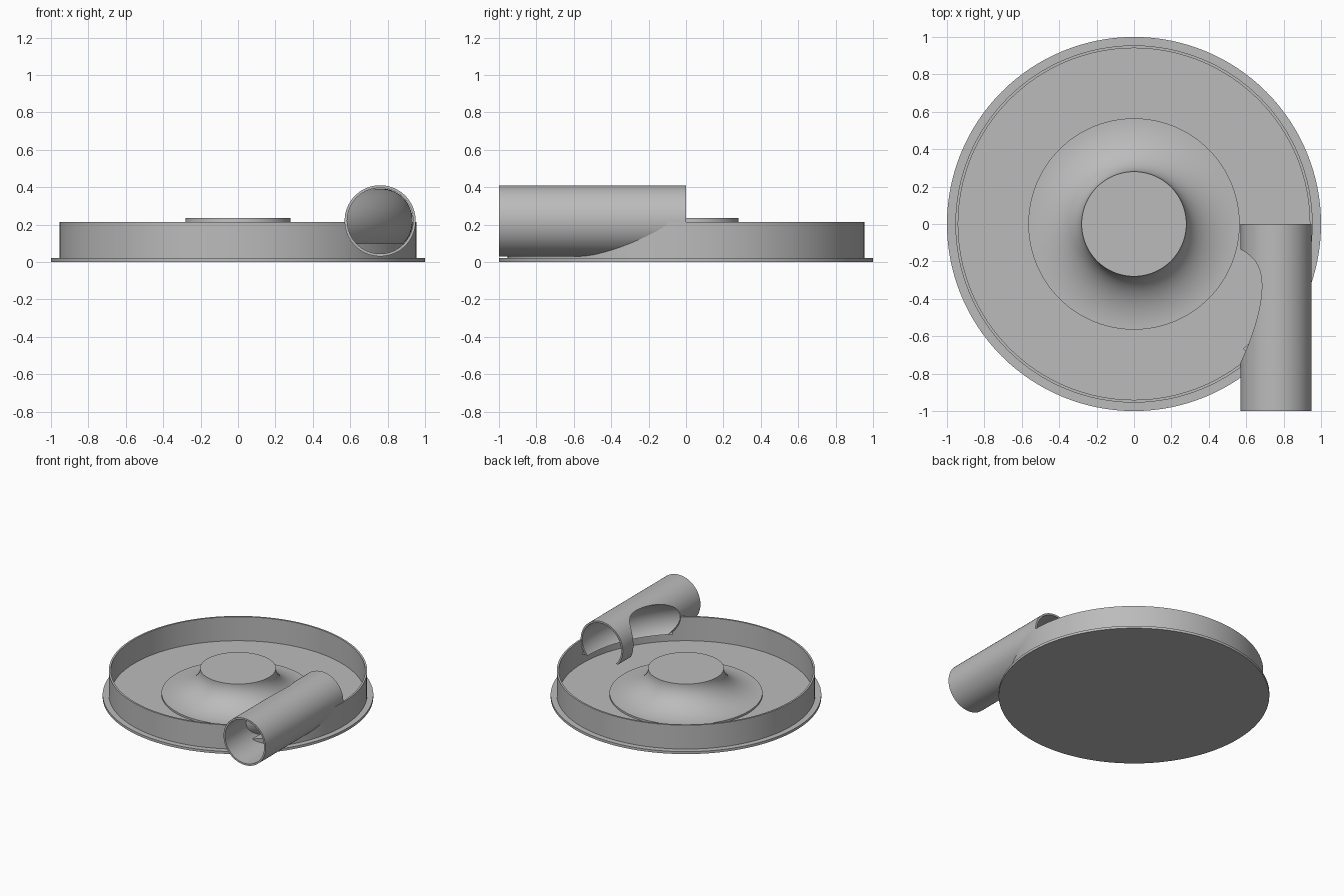
import bpy, bmesh
from math import sin, cos, pi, radians, hypot, asin
from mathutils import Matrix

cube = bpy.data.objects.get("Cube")
if cube:
    bpy.data.objects.remove(cube, do_unlink=True)

grey = bpy.data.materials.new("plain grey")
grey.use_nodes = True
COLOUR = (0.5, 0.5, 0.5, 1)
grey.diffuse_color = COLOUR
grey.node_tree.nodes["Principled BSDF"].inputs["Base Color"].default_value = COLOUR

PIPE_X, PIPE_Z, PIPE_R, BORE_R = 0.76, 0.22, 0.19, 0.176
CHANNEL_R, LEDGE_Z, FLOOR_Z = 0.174, 0.10, 0.02


def finish(name, bm, helper=False):
    bmesh.ops.remove_doubles(bm, verts=bm.verts, dist=1e-5)
    bmesh.ops.recalc_face_normals(bm, faces=bm.faces)
    mesh = bpy.data.meshes.new(name)
    bm.to_mesh(mesh)
    bm.free()
    ob = bpy.data.objects.new(name, mesh)
    bpy.context.collection.objects.link(ob)
    mesh.materials.append(grey)
    if helper:
        ob.hide_render = True
        ob.hide_set(True)
    return ob


def lathe(profile, closed=True, start=0, sweep=360, steps=128):
    """Revolve (radius, z) points about the z axis."""
    bm = bmesh.new()
    full = sweep == 360
    cols = []
    for i in range(steps if full else steps + 1):
        a = radians(start + sweep * i / steps)
        cols.append([bm.verts.new((r * cos(a), r * sin(a), z)) for r, z in profile])
    n = len(profile)
    for i in range(steps):
        a, b = cols[i], cols[(i + 1) % len(cols)]
        for j in range(n if closed else n - 1):
            k = (j + 1) % n
            bm.faces.new((a[j], b[j], b[k], a[k]))
    return bm


def disc(radius, z0, z1, segments=128):
    bm = bmesh.new()
    bmesh.ops.create_cone(bm, cap_ends=True, segments=segments, radius1=radius, radius2=radius,
                          depth=z1 - z0, matrix=Matrix.Translation((0, 0, (z0 + z1) / 2)))
    return bm


def lay_along_pipe(bm):
    """Turn a z-axis part so z runs along y, on the pipe axis."""
    turn = Matrix.Translation((PIPE_X, 0, PIPE_Z)) @ Matrix.Rotation(-pi / 2, 4, "X")
    bmesh.ops.transform(bm, matrix=turn, verts=bm.verts)


def cut(ob, cutter):
    mod = ob.modifiers.new("cut", "BOOLEAN")
    mod.operation = "DIFFERENCE"
    mod.solver = "EXACT"
    mod.object = cutter


def bake(ob):
    deps = bpy.context.evaluated_depsgraph_get()
    mesh = bpy.data.meshes.new_from_object(ob.evaluated_get(deps))
    ob.modifiers.clear()
    ob.data = mesh


# Base plate with its flange
base = finish("base_plate", disc(1.0, 0, FLOOR_Z))

# Ring wall, lowered where the pipe passes through it
wall = finish("ring_wall", lathe([(0.94, 0.015), (0.955, 0.015), (0.955, 0.215), (0.94, 0.215)]))
bm = disc(BORE_R + 0.003, -1.1, -0.005, 96)
lay_along_pipe(bm)
for v in bm.verts:
    v.co.z = max(v.co.z, LEDGE_Z)
bmesh.ops.dissolve_degenerate(bm, dist=1e-5, edges=bm.edges)
bore_cutter = finish("wall_cutter", bm, helper=True)
cut(wall, bore_cutter)

# Flared hub with a flat top
hub_profile = [(0.565, 0.015)]
for i in range(25):
    t = i / 24 * pi / 2
    hub_profile.append((0.565 - 0.285 * sin(t), 0.235 - 0.2 * cos(t)))
bm = lathe(hub_profile, closed=False)
rim = [e for e in bm.edges if e.is_boundary and e.verts[0].co.z > 0.2]
bmesh.ops.contextual_create(bm, geom=rim)
hub = finish("flared_hub", bm)

# Inlet pipe, opened towards the ring channel
bm = lathe([(BORE_R, -1), (PIPE_R, -1), (PIPE_R, 0), (BORE_R, 0)], steps=96)
lay_along_pipe(bm)
pipe = finish("inlet_pipe", bm)
circle = [(PIPE_X + CHANNEL_R * cos(2 * pi * i / 64), PIPE_Z + CHANNEL_R * sin(2 * pi * i / 64))
          for i in range(64)]
cut(pipe, finish("channel_cutter", lathe(circle, steps=160), helper=True))
cut(pipe, finish("cavity_cutter", disc(0.945, 0, LEDGE_Z), helper=True))

# Curved channel lining that closes the bore inside the pipe
low = -asin((PIPE_Z - LEDGE_Z) / CHANNEL_R)
lining_profile = [(0.95, LEDGE_Z)]
for i in range(81):
    a = low + (pi - low) * i / 80
    lining_profile.append((PIPE_X + CHANNEL_R * cos(a), PIPE_Z + CHANNEL_R * sin(a)))
bm = lathe(lining_profile, closed=False, start=-56, sweep=56, steps=140)
outside = [f for f in bm.faces
           if all(hypot(v.co.x - PIPE_X, v.co.z - PIPE_Z) > 0.179 for v in f.verts)]
bmesh.ops.delete(bm, geom=outside, context="FACES")
lining = finish("channel_lining", bm)

bpy.context.view_layer.update()
for ob in (wall, pipe):
    bake(ob)

# Smooth round surfaces, keep the edges sharp
for ob in (base, wall, hub, pipe, lining):
    bpy.ops.object.select_all(action="DESELECT")
    ob.select_set(True)
    bpy.context.view_layer.objects.active = ob
    bpy.ops.object.shade_smooth_by_angle(angle=radians(30))
